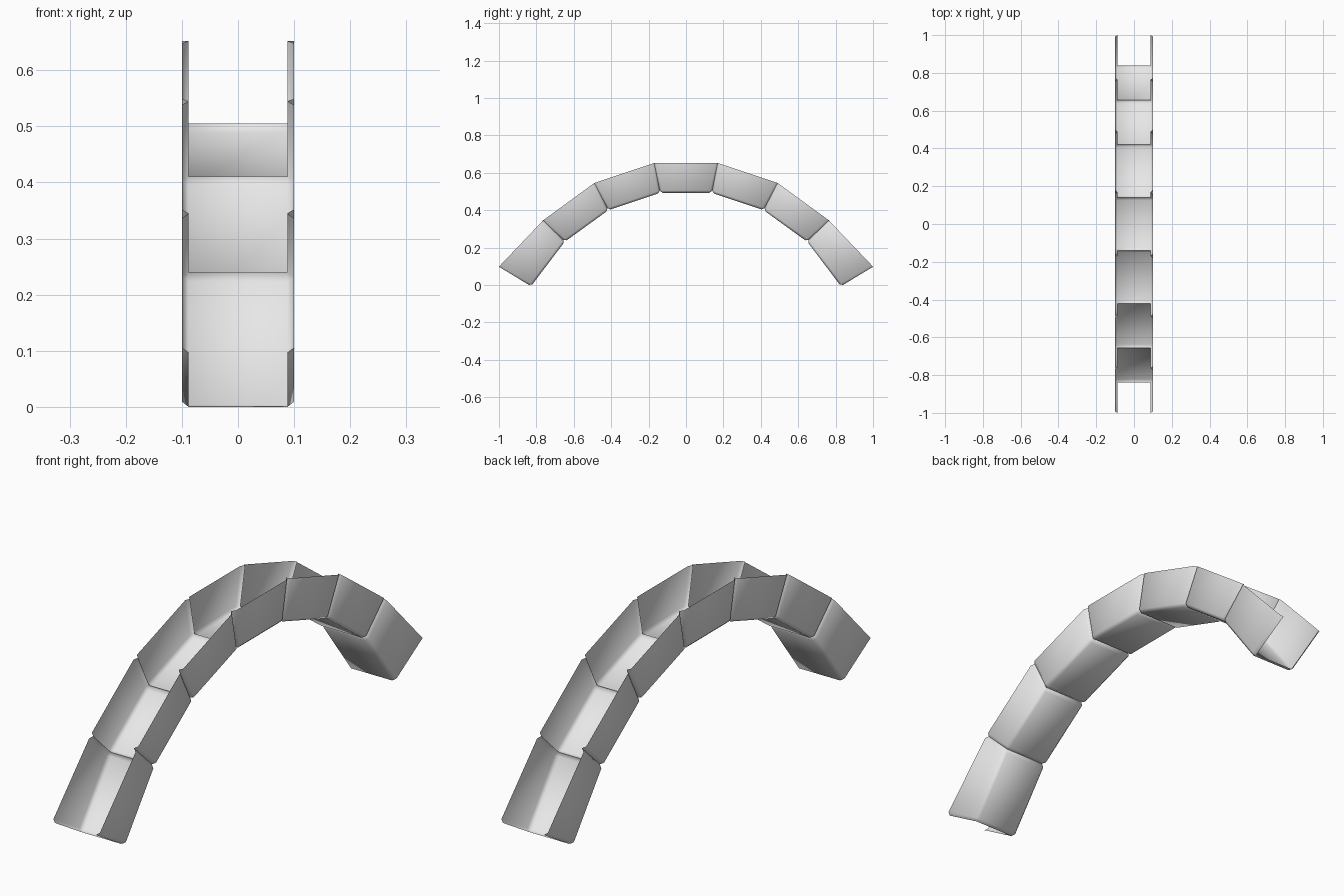
import bpy
import bmesh
from mathutils import Vector

if "Cube" in bpy.data.objects:
    bpy.data.objects.remove(bpy.data.objects["Cube"], do_unlink=True)

HALF_WIDTH = 0.1
BEVEL = 0.012

grey = bpy.data.materials.new("light_grey")
grey.use_nodes = True
colour = (0.8, 0.8, 0.8, 1)
grey.diffuse_color = colour
grey.node_tree.nodes["Principled BSDF"].inputs["Base Color"].default_value = colour

# Joint lines of one half of the arch: wall top and channel floor, as (y, z)
half = [((0.17, 0.652), (0.138, 0.493)),
        ((0.49, 0.545), (0.415, 0.40)),
        ((0.765, 0.345), (0.647, 0.232)),
        ((1.0, 0.097), (0.829, -0.006))]
joints = [(Vector((0, *top)), Vector((0, *floor))) for top, floor in half]
flip = Vector((1, -1, 1))
joints = [(t * flip, f * flip) for t, f in reversed(joints)] + joints


def ring(bm, points):
    """Mirror a half cross-section across x and add its vertices."""
    left = [(-x, p) for x, p in points]
    right = [(x, p) for x, p in reversed(points)]
    return [bm.verts.new(p + Vector((x, 0, 0))) for x, p in left + right]


def end_rings(bm, joint, inward):
    """Full body ring and the narrower lip ring at a joint."""
    top, floor = joint
    low = floor + (top - floor).normalized() * BEVEL
    narrow = HALF_WIDTH - BEVEL
    step = inward * BEVEL
    body = ring(bm, [(HALF_WIDTH, top + step), (HALF_WIDTH, low + step),
                     (narrow, floor + step)])
    lip = ring(bm, [(narrow, top), (narrow, low)])
    return body, lip


def add_lip(bm, body, lip):
    """Bevelled lip turning in from the body towards the joint."""
    bm.faces.new((body[0], body[1], lip[1], lip[0]))
    bm.faces.new((body[1], body[2], lip[1]))
    bm.faces.new((body[2], body[3], lip[2], lip[1]))
    bm.faces.new((body[3], body[4], lip[2]))
    bm.faces.new((body[4], body[5], lip[3], lip[2]))


def add_segment(index, start, end):
    bm = bmesh.new()
    along = ((end[0] + end[1]) - (start[0] + start[1])).normalized()
    body_a, lip_a = end_rings(bm, start, along)
    body_b, lip_b = end_rings(bm, end, -along)
    for i in range(len(body_a) - 1):
        bm.faces.new((body_a[i], body_a[i + 1], body_b[i + 1], body_b[i]))
    add_lip(bm, body_a, lip_a)
    add_lip(bm, body_b, lip_b)
    bmesh.ops.recalc_face_normals(bm, faces=bm.faces)
    # Keep the floor underside facing outward
    bm.normal_update()
    floor = max(bm.faces, key=lambda f: f.calc_area() * (abs(f.normal.x) < 0.1))
    if floor.normal.z > 0:
        bmesh.ops.reverse_faces(bm, faces=bm.faces)
    for face in bm.faces:
        face.smooth = True
    name = f"channel_segment_{index}"
    mesh = bpy.data.meshes.new(name)
    bm.to_mesh(mesh)
    bm.free()
    mesh.materials.append(grey)
    bpy.context.collection.objects.link(bpy.data.objects.new(name, mesh))


# Chain of open channel segments forming the arch
for number, (start, end) in enumerate(zip(joints, joints[1:]), 1):
    add_segment(number, start, end)
